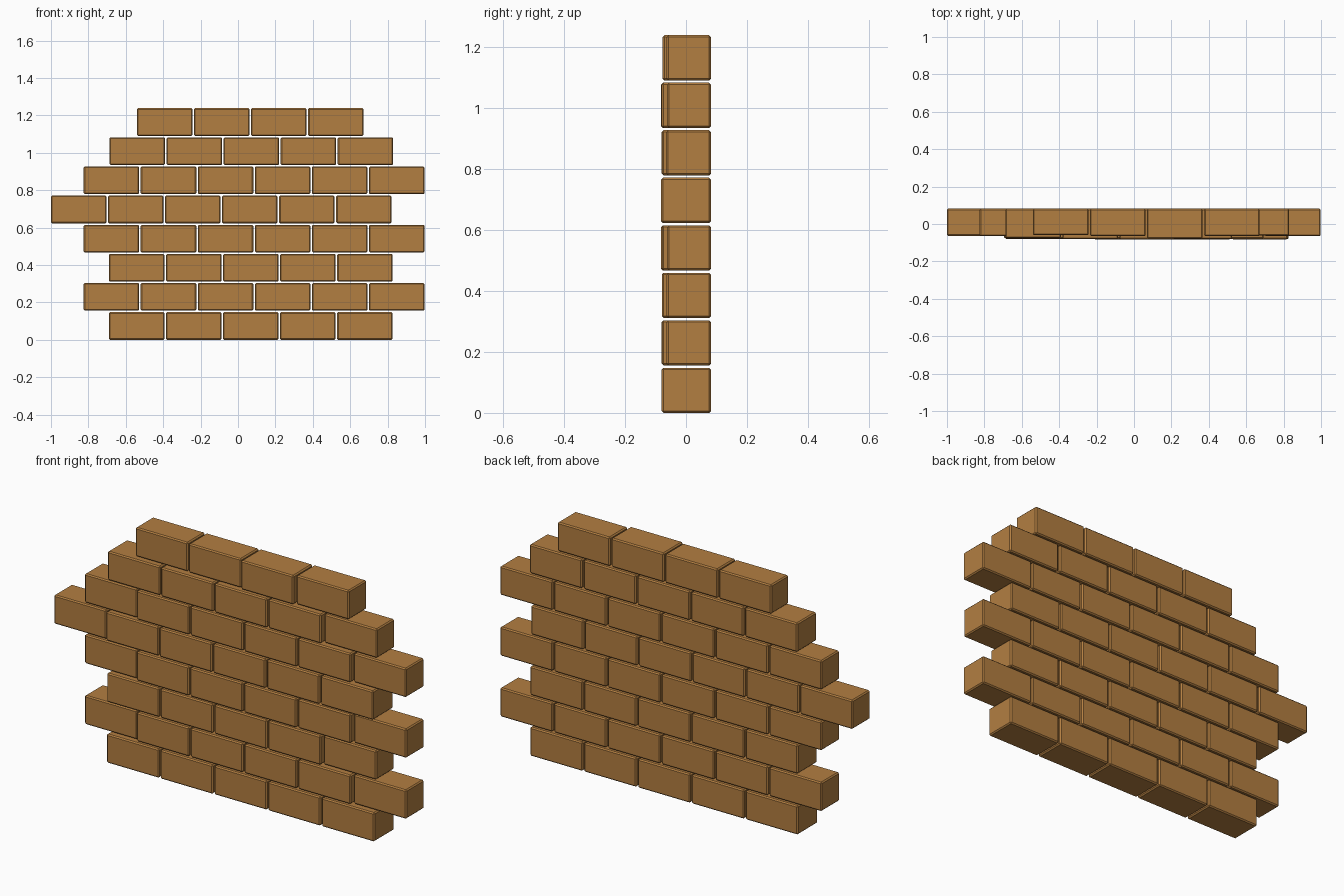
import bpy, bmesh
from mathutils import Matrix, Vector

if "Cube" in bpy.data.objects:
    bpy.data.objects.remove(bpy.data.objects["Cube"])

# one brick colour
clay = bpy.data.materials.new("clay_brown")
clay.diffuse_color = (0.45, 0.21, 0.053, 1)
clay.use_nodes = True
clay.node_tree.nodes["Principled BSDF"].inputs["Base Color"].default_value = clay.diffuse_color

LENGTH, PITCH = 0.297, 0.305      # brick length and spacing along a course
HEIGHT, RISE = 0.148, 0.1558      # brick height and course spacing
BACK = 0.082                      # flush back face
BEVEL = 0.006

# each course from the ground up: left end, how far each brick's front sticks out
courses = [
    (-0.690, [.079, .080, .079, .080, .080]),
    (-0.825, [.064, .079, .079, .080, .079, .064]),
    (-0.690, [.078, .079, .079, .079, .064]),
    (-0.825, [.064, .080, .082, .082, .079, .062]),
    (-1.000, [.063, .076, .080, .082, .082, .082]),
    (-0.825, [.064, .078, .079, .080, .079, .065]),
    (-0.687, [.075, .080, .082, .080, .062]),
    (-0.540, [.060, .065, .077, .064]),
]


def add_brick(bm, x, front, z):
    """Box with small chamfers, from its left/front/bottom corner."""
    size = Vector((LENGTH, BACK + front, HEIGHT))
    centre = Vector((x, -front, z)) + size / 2
    mat = Matrix.Translation(centre) @ Matrix.Diagonal((*size, 1))
    verts = bmesh.ops.create_cube(bm, size=1, matrix=mat)["verts"]
    edges = list({e for v in verts for e in v.link_edges})
    bmesh.ops.bevel(bm, geom=edges, offset=BEVEL, segments=1,
                    affect='EDGES', profile=0.5)


# one object per course of bricks
for row, (left, fronts) in enumerate(courses):
    bm = bmesh.new()
    for i, front in enumerate(fronts):
        add_brick(bm, left + i * PITCH, front, row * RISE)
    mesh = bpy.data.meshes.new(f"brick_course_{row + 1}")
    bm.to_mesh(mesh)
    bm.free()
    mesh.materials.append(clay)
    obj = bpy.data.objects.new(f"brick_course_{row + 1}", mesh)
    bpy.context.collection.objects.link(obj)
